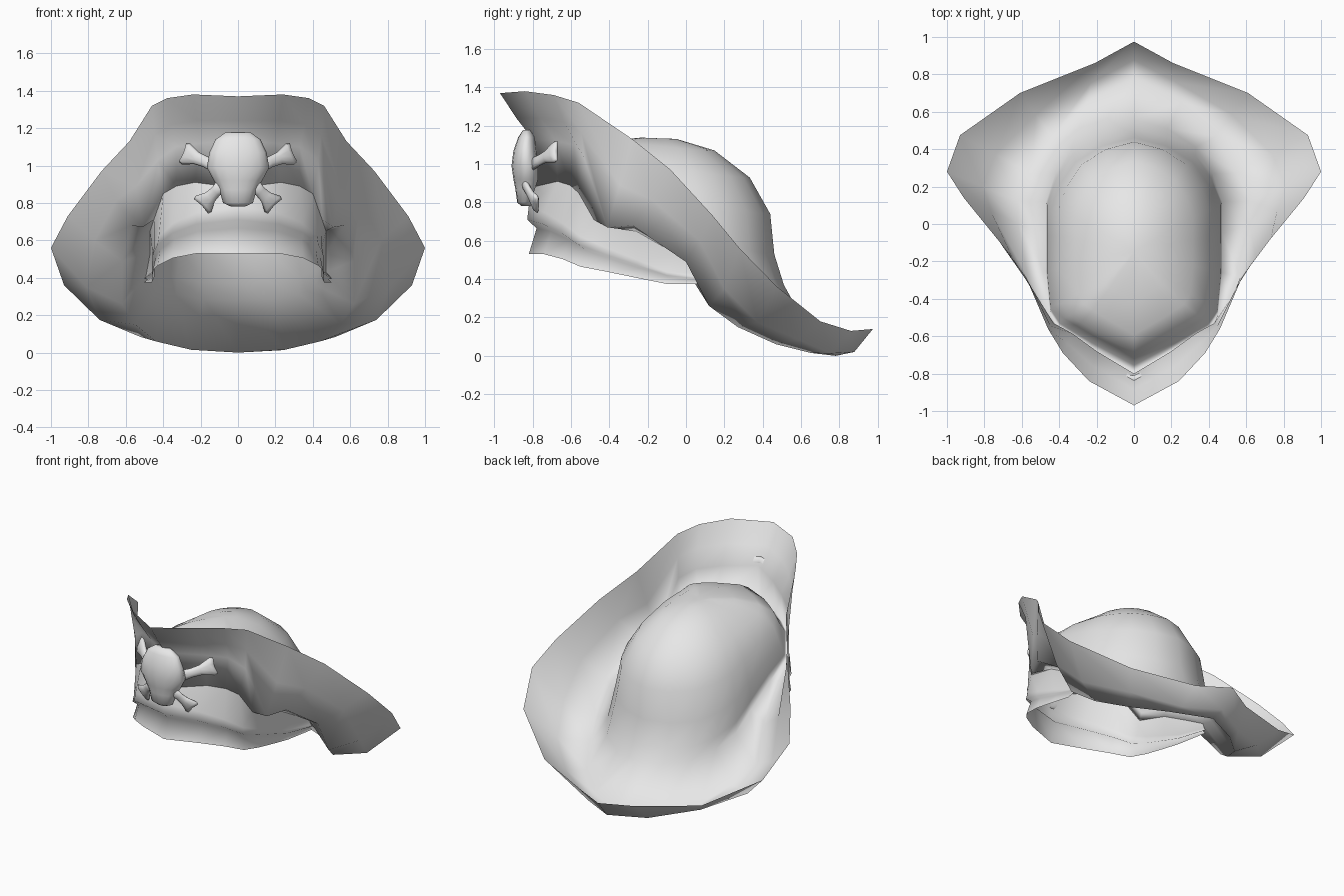
import bpy
import bmesh
import math
from mathutils import Vector

cube = bpy.data.objects.get("Cube")
if cube:
    bpy.data.objects.remove(cube, do_unlink=True)

# One plain grey for the whole hat
grey = bpy.data.materials.new("plain_grey")
grey.use_nodes = True
grey.diffuse_color = (0.8, 0.8, 0.8, 1)
grey.node_tree.nodes["Principled BSDF"].inputs["Base Color"].default_value = (0.8, 0.8, 0.8, 1)


def finish(name, bm):
    """Turn a bmesh into a smooth shaded object."""
    bmesh.ops.recalc_face_normals(bm, faces=bm.faces)
    for face in bm.faces:
        face.smooth = True
    mesh = bpy.data.meshes.new(name)
    bm.to_mesh(mesh)
    bm.free()
    mesh.materials.append(grey)
    obj = bpy.data.objects.new(name, mesh)
    bpy.context.collection.objects.link(obj)
    return obj


def loft(name, rings, closed=True, cap_first=False, cap_last=False):
    """Skin a list of equally long point rings."""
    bm = bmesh.new()
    rows = [[bm.verts.new(point) for point in ring] for ring in rings]
    count = len(rows[0])
    for low, high in zip(rows, rows[1:]):
        for i in range(count if closed else count - 1):
            j = (i + 1) % count
            bm.faces.new((low[i], low[j], high[j], high[i]))
    for row, wanted in ((rows[0], cap_first), (rows[-1], cap_last)):
        if wanted:
            middle = bm.verts.new(sum((v.co for v in row), Vector()) / count)
            for i in range(count):
                bm.faces.new((row[i], row[(i + 1) % count], middle))
    return finish(name, bm)


def flip(point):
    return Vector((-point.x, point.y, point.z))


def full_ring(half):
    return half + [flip(p) for p in reversed(half[1:-1])]


def vectors(points):
    return [Vector(p) for p in points]


# Left half curves, each running from the front to the back
rim = vectors([
    (0, -.97, 1.37), (.24, -.84, 1.38), (.38, -.69, 1.36), (.46, -.56, 1.32),
    (.58, -.28, 1.13), (.73, -.08, .97), (.91, .14, .73), (1, .28, .56),
    (.93, .475, .36), (.61, .7, .18), (.21, .86, .13), (0, .975, .14)])
trough = vectors([
    (0, -.8, 1.13), (.2, -.68, 1.12), (.33, -.585, 1.1), (.43, -.53, 1.03),
    (.51, -.41, .67), (.57, -.28, .68), (.62, 0, .49), (.62, .12, .26),
    (.55, .27, .15), (.44, .47, .06), (.25, .65, .015), (0, .78, 0)])
crown_base = vectors([
    (0, -.8, .88), (.23, -.67, .91), (.33, -.605, .89), (.4, -.56, .85),
    (.45, -.48, .71), (.47, -.26, .65), (.47, -.05, .53), (.47, .12, .43),
    (.42, .27, .36), (.33, .41, .31), (.18, .51, .285), (0, .56, .28)])

# The brim dips between trough and rim, most of all at the back corners
dips = [.01] * 7 + [.06, .08, .035, .06, .05]
sag = [(a + b) / 2 - Vector((0, 0, dip)) for a, b, dip in zip(trough, rim, dips)]

# Crown: the base curve shrinks towards the apex as it rises
apex = Vector((0, -.15, 1.14))
crown_steps = [(.99, .93, .105), (.945, .86, .29), (.86, .83, .535),
               (.67, .68, .755), (.39, .42, .92), (.13, .14, .99)]
crown_rings = []
for wide, deep, rise in crown_steps:
    crown_rings.append([
        Vector((p.x * wide, apex.y + (p.y - apex.y) * deep, p.z + (apex.z - p.z) * rise))
        for p in crown_base])

halves = [rim, sag, trough, crown_base] + crown_rings
loft("crown_and_brim", [full_ring(h) for h in halves], cap_last=True)

# Headband below the brim, around the front only, with a crease and a swell above it
band_bottom = vectors([
    (0, -.82, .53), (.22, -.74, .53), (.35, -.645, .505), (.43, -.55, .465),
    (.455, -.42, .44), (.46, -.25, .405), (.46, -.1, .375), (.5, .11, .375)])


def band_ring(wide, deep, rise):
    return [Vector((p.x * wide, p.y * deep, p.z + rise * (1 - i / 8)))
            for i, p in enumerate(band_bottom)]


band_rings = [band_bottom, band_ring(.97, .95, .135), band_ring(1, 1.01, .18),
              band_ring(.985, 1, .25), crown_base[:len(band_bottom)]]


def front_arc(half):
    return [flip(p) for p in reversed(half[1:])] + half


loft("headband", [front_arc(h) for h in band_rings], closed=False)

# Skull badge: height, half width, front and back depth of each slice
skull_slices = [
    (.782, .04, -.86, -.81), (.80, .08, -.88, -.8), (.87, .1, -.89, -.77),
    (.92, .13, -.9, -.75), (.99, .167, -.91, -.75), (1.07, .153, -.9, -.77),
    (1.14, .12, -.875, -.785), (1.178, .065, -.85, -.81)]
SIDES = 16
skull_rings = []
for height, half_width, front, back in skull_slices:
    ring = []
    for k in range(SIDES):
        angle = math.tau * k / SIDES
        x = half_width * math.cos(angle)
        y = (front + back) / 2 + (back - front) / 2 * math.sin(angle)
        # the back follows the slope of the brim on both sides
        ring.append(Vector((x, min(y, abs(x) / 2 - .81), height)))
    skull_rings.append(ring)
loft("skull_badge", skull_rings, cap_first=True, cap_last=True)


# Crossed bones: thin shafts that flare into a flat knob
def bone(name, start, end):
    axis = end - start
    across = axis.cross(Vector((0, 1, 0))).normalized()
    thick = axis.cross(across).normalized()
    rings = []
    for along, width, depth in ((0, .04, .02), (.4, .03, .018), (.65, .034, .02),
                                (.9, .06, .022), (1, .054, .014)):
        ring = []
        for k in range(10):
            angle = math.tau * k / 10
            side = math.cos(angle)
            # the outer corners reach further, leaving a notch at the end
            reach = along + (.06 * side * side if along > .8 else 0)
            ring.append(start + axis * reach + across * side * width
                        + thick * math.sin(angle) * depth)
        rings.append(ring)
    loft(name, rings, cap_first=True, cap_last=True)


for side_name, sign in (("left", 1), ("right", -1)):
    bone("upper_bone_" + side_name, Vector((sign * .1, -.82, .99)),
         Vector((sign * .285, -.68, 1.065)))
    bone("lower_bone_" + side_name, Vector((sign * .07, -.85, .91)),
         Vector((sign * .19, -.78, .79)))
